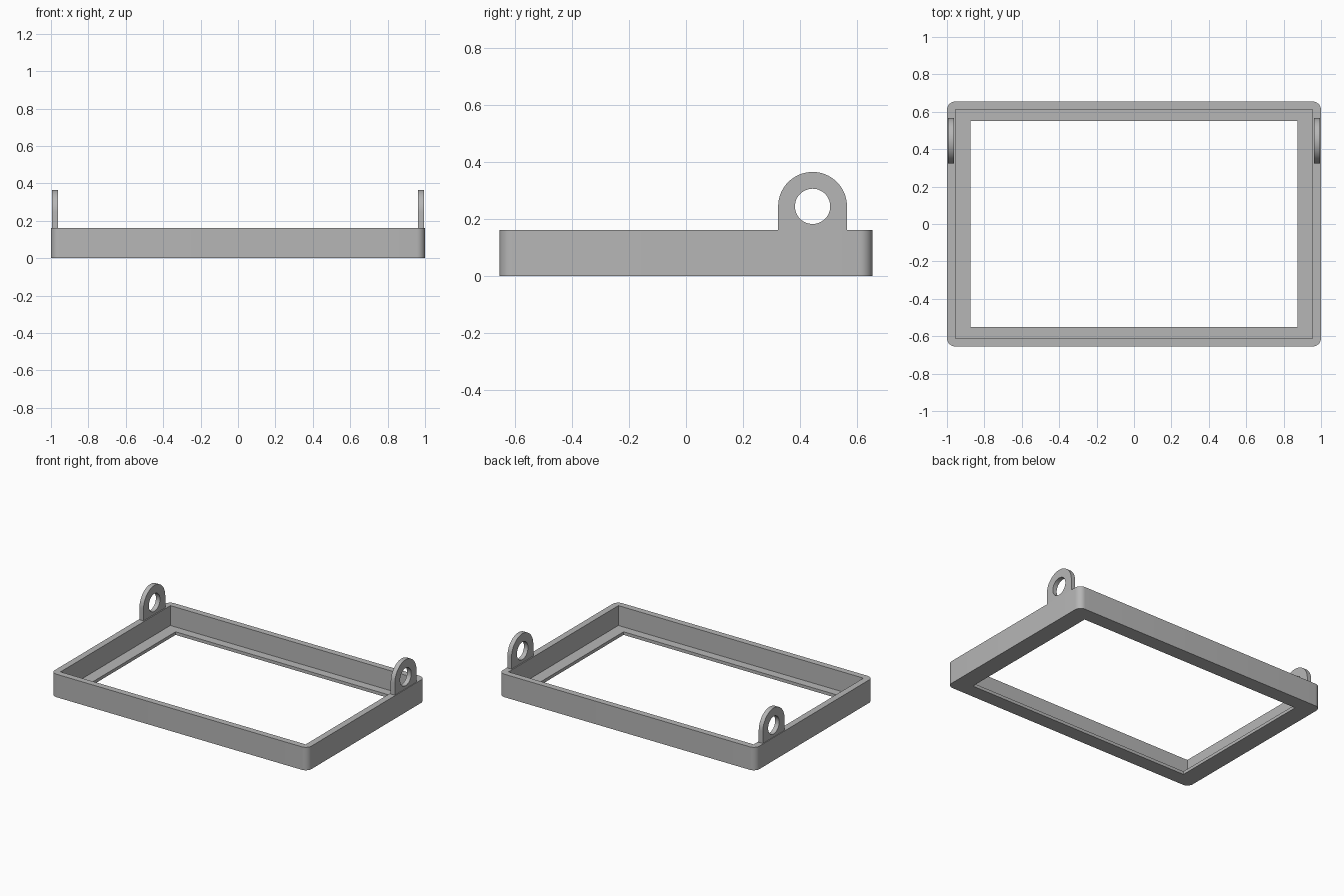
import bpy, bmesh, math
from mathutils import Vector

default = bpy.data.objects.get("Cube")
if default:
    bpy.data.objects.remove(default, do_unlink=True)

grey = bpy.data.materials.new("plain grey")
grey.use_nodes = True
grey.diffuse_color = (0.47, 0.47, 0.47, 1)
grey.node_tree.nodes["Principled BSDF"].inputs["Base Color"].default_value = grey.diffuse_color

HEIGHT, LIP = 0.162, 0.022
EAR_Y, EAR_Z, EAR_R, HOLE_R = 0.445, 0.245, 0.121, 0.062


def arc(cx, cy, r, start, end, steps):
    """Points along an arc, angles in degrees."""
    angles = [math.radians(start + (end - start) * i / steps) for i in range(steps + 1)]
    return [(cx + r * math.cos(a), cy + r * math.sin(a)) for a in angles]


def rectangle(hx, hy):
    return [(-hx, -hy), (hx, -hy), (hx, hy), (-hx, hy)]


def prism(name, profile, place, direction):
    """Closed solid: a flat profile placed in space and extruded."""
    bm = bmesh.new()
    face = bm.faces.new([bm.verts.new(place(u, v)) for u, v in profile])
    top = bmesh.ops.extrude_face_region(bm, geom=[face])["geom"]
    bmesh.ops.translate(bm, vec=Vector(direction),
                        verts=[g for g in top if isinstance(g, bmesh.types.BMVert)])
    bmesh.ops.recalc_face_normals(bm, faces=bm.faces)
    mesh = bpy.data.meshes.new(name)
    bm.to_mesh(mesh)
    bm.free()
    mesh.materials.append(grey)
    obj = bpy.data.objects.new(name, mesh)
    bpy.context.collection.objects.link(obj)
    return obj


def select(obj):
    bpy.ops.object.select_all(action="DESELECT")
    obj.select_set(True)
    bpy.context.view_layer.objects.active = obj


def cut(obj, cutter):
    """Subtract the cutter, then remove it."""
    cutter.hide_render = True
    mod = obj.modifiers.new("cut", "BOOLEAN")
    mod.operation, mod.solver, mod.object = "DIFFERENCE", "EXACT", cutter
    select(obj)
    bpy.ops.object.modifier_apply(modifier=mod.name)
    bpy.data.objects.remove(cutter, do_unlink=True)


def smooth(obj):
    select(obj)
    bpy.ops.object.shade_smooth_by_angle(angle=math.radians(30))


# Rounded outer frame with a square recess and a narrow bottom lip
r, hx, hy = 0.045, 1.0, 0.655
outline = []
for sx, sy, start in ((1, 1, 0), (-1, 1, 90), (-1, -1, 180), (1, -1, 270)):
    outline += arc(sx * (hx - r), sy * (hy - r), r, start, start + 90, 10)
frame = prism("frame", outline, lambda u, v: (u, v, 0), (0, 0, HEIGHT))
cut(frame, prism("recess_cutter", rectangle(0.955, 0.611),
                 lambda u, v: (u, v, LIP), (0, 0, 1)))
cut(frame, prism("opening_cutter", rectangle(0.873, 0.552),
                 lambda u, v: (u, v, -0.5), (0, 0, 1)))
smooth(frame)

# Round-topped mounting ears with a hole, one on each side wall
ear_profile = arc(EAR_Y, EAR_Z, EAR_R, 0, 180, 32)
ear_profile += [(EAR_Y - EAR_R, HEIGHT - 0.005), (EAR_Y + EAR_R, HEIGHT - 0.005)]
hole_profile = arc(EAR_Y, EAR_Z, HOLE_R, 0, 360, 48)[:-1]
for name, x in (("left_ear", 0.963), ("right_ear", -0.995)):
    ear = prism(name, ear_profile, lambda u, v: (x, u, v), (0.032, 0, 0))
    cut(ear, prism("hole_cutter", hole_profile,
                   lambda u, v: (x - 0.1, u, v), (0.3, 0, 0)))
    smooth(ear)
